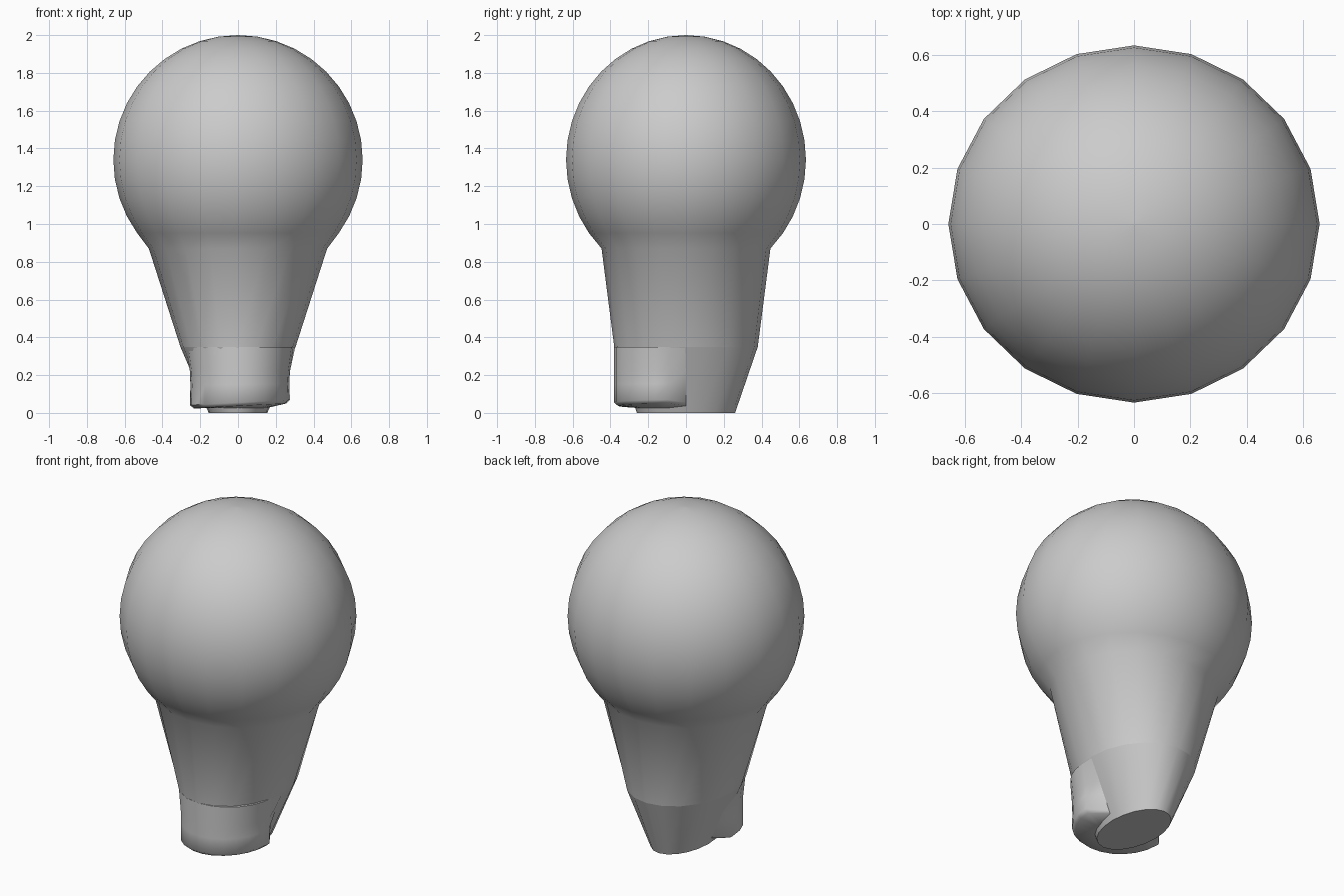
import bpy, bmesh
from math import sin, cos, pi, radians, sqrt

if "Cube" in bpy.data.objects:
    bpy.data.objects.remove(bpy.data.objects["Cube"])

SIDES = 20


def loft(name, rings, angle=50):
    """Skin a stack of equal-length closed rings and cap both ends."""
    bm = bmesh.new()
    loops = [[bm.verts.new(p) for p in ring] for ring in rings]
    n = len(loops[0])
    for a, b in zip(loops, loops[1:]):
        for i in range(n):
            j = (i + 1) % n
            bm.faces.new((a[i], a[j], b[j], b[i]))
    bm.faces.new(loops[0])
    bm.faces.new(loops[-1])
    bmesh.ops.remove_doubles(bm, verts=bm.verts, dist=0.0001)
    bmesh.ops.recalc_face_normals(bm, faces=bm.faces)
    me = bpy.data.meshes.new(name)
    bm.to_mesh(me)
    bm.free()
    ob = bpy.data.objects.new(name, me)
    bpy.context.collection.objects.link(ob)
    bpy.ops.object.select_all(action='DESELECT')
    ob.select_set(True)
    bpy.context.view_layer.objects.active = ob
    bpy.ops.object.shade_smooth_by_angle(angle=radians(angle))
    return ob


def ellipse(rx, ry, z):
    return [(rx * cos(2 * pi * i / SIDES), ry * sin(2 * pi * i / SIDES), z)
            for i in range(SIDES)]


# round top running into the tapered neck
CZ, RX, RY = 1.34, 0.66, 0.635
rings = [ellipse(0.305, 0.38, 0.35), ellipse(0.472, 0.447, 0.87)]
steps = 14
start = -radians(36)
for k in range(steps):
    a = start + (pi / 2 - start) * k / steps
    rings.append(ellipse(RX * cos(a), RY * cos(a), CZ + 0.66 * sin(a)))
rings.append(ellipse(0.002, 0.002, 2.0))
loft("bulb_and_neck", rings)

# tapered foot below the neck
loft("foot", [ellipse(0.155, 0.26, 0), ellipse(0.305, 0.38, 0.35)])


# rounded front lip, slightly tilted at its lower edge
def lip_ring(rx, front, z, back_x, tilt):
    pts = [(-back_x, 0.0, z)]
    for i in range(13):
        a = pi + pi * i / 12
        x, y = rx * cos(a), -0.09 + (front - 0.09) * sin(a)
        pts.append((x + 0.01, y, z + tilt * x / 0.27))
    pts.append((back_x, 0.0, z))
    return pts


loft("front_lip", [
    lip_ring(0.14, 0.25, 0.025, 0.14, 0.0),
    lip_ring(0.245, 0.36, 0.037, 0.17, 0.014),
    lip_ring(0.265, 0.38, 0.055, 0.178, 0.014),
    lip_ring(0.262, 0.38, 0.15, 0.219, 0.005),
    lip_ring(0.265, 0.38, 0.22, 0.249, 0.0),
    lip_ring(0.283, 0.38, 0.35, 0.303, 0.0)])
